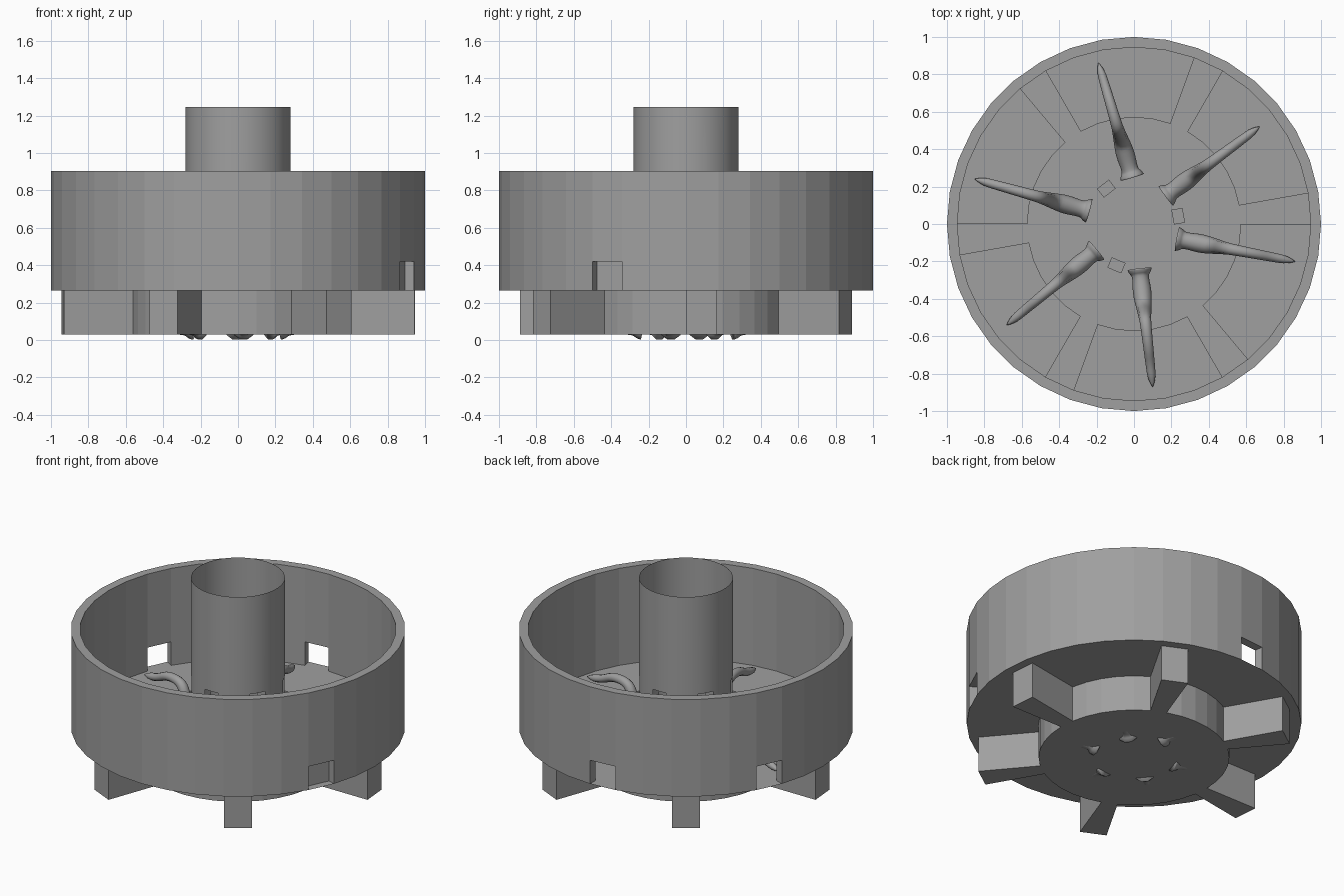
import bpy, bmesh
from math import cos, sin, radians, pi
from mathutils import Vector

if "Cube" in bpy.data.objects:
    bpy.data.objects.remove(bpy.data.objects["Cube"], do_unlink=True)

grey = bpy.data.materials.new("plain grey")
grey.use_nodes = True
grey.diffuse_color = (0.35, 0.35, 0.35, 1)
grey.node_tree.nodes["Principled BSDF"].inputs["Base Color"].default_value = (0.35, 0.35, 0.35, 1)

SECTORS = 36
RIM, INNER, HUB, TUBE = 1.0, 0.945, 0.57, 0.28
BASE, FLOOR, TOP, TUBE_TOP, WINDOW_TOP = 0.03, 0.265, 0.905, 1.245, 0.42


def pol(r, i, z, n=SECTORS):
    a = 2 * pi * i / n
    return Vector((r * cos(a), r * sin(a), z))


def add_face(bm, *pts):
    bm.faces.new([bm.verts.new(p) for p in pts])


def wall(bm, r, i, z0, z1, n=SECTORS):
    """Upright panel facing outward over one sector."""
    add_face(bm, pol(r, i, z0, n), pol(r, i + 1, z0, n), pol(r, i + 1, z1, n), pol(r, i, z1, n))


def level(bm, r0, r1, i, z):
    """Flat panel between two radii over one sector."""
    add_face(bm, pol(r0, i, z), pol(r1, i, z), pol(r1, i + 1, z), pol(r0, i + 1, z))


def side(bm, r0, r1, i, z0, z1):
    """Upright radial panel."""
    add_face(bm, pol(r0, i, z0), pol(r1, i, z0), pol(r1, i, z1), pol(r0, i, z1))


def finish(bm, name, smooth=False, recalc=False):
    bmesh.ops.remove_doubles(bm, verts=bm.verts, dist=0.0005)
    if recalc:
        bmesh.ops.recalc_face_normals(bm, faces=bm.faces)
    for f in bm.faces:
        f.smooth = smooth
    mesh = bpy.data.meshes.new(name)
    bm.to_mesh(mesh)
    bm.free()
    mesh.materials.append(grey)
    obj = bpy.data.objects.new(name, mesh)
    bpy.context.collection.objects.link(obj)
    return obj


# Outer ring: two windows go right through, one is only a recess
bm = bmesh.new()
windows = {9: INNER, 15: INNER, 33: INNER + 0.005}
for i in range(SECTORS):
    low = WINDOW_TOP if i in windows else FLOOR
    wall(bm, RIM, i, low, TOP)
    wall(bm, INNER, i, WINDOW_TOP if windows.get(i) == INNER else FLOOR, TOP)
    level(bm, INNER, RIM, i, TOP)
    level(bm, INNER, RIM, i, FLOOR)
    if i in windows:
        depth = windows[i]
        level(bm, depth, RIM, i, WINDOW_TOP)
        for edge in (i, i + 1):
            side(bm, depth, RIM, edge, FLOOR, WINDOW_TOP)
        if depth > INNER:
            wall(bm, depth, i, FLOOR, WINDOW_TOP)
finish(bm, "outer_ring", recalc=True)

# Base tray: a sunken hub with six narrow sunken spokes, raised floors between
bm = bmesh.new()
for i in range(SECTORS):
    add_face(bm, Vector((0, 0, BASE)), pol(HUB, i, BASE), pol(HUB, i + 1, BASE))
    if i % 6 == 0:
        level(bm, HUB, INNER, i, BASE)
        wall(bm, INNER, i, BASE, FLOOR)
        for edge in (i, i + 1):
            side(bm, HUB, INNER, edge, BASE, FLOOR)
    else:
        level(bm, HUB, INNER, i, FLOOR)
        wall(bm, HUB, i, BASE, FLOOR)
finish(bm, "base_tray", recalc=True)

# Centre tube: open at the top, slotted where the leads pass through
bm = bmesh.new()
steps = 72
for i in range(steps):
    slotted = (i // 2) % 6 in (2, 3)
    wall(bm, TUBE, i, 0.6, TUBE_TOP, steps)
    if not slotted:
        wall(bm, TUBE, i, BASE, 0.6, steps)
finish(bm, "centre_tube", smooth=True)

# Leads: flared foot in the hub, climbing out over the raised floor to a tip
# Profile columns: share of the run, height, thickness
profile = [(0, 0.065, 0.065), (0.03, 0.066, 0.06), (0.06, 0.068, 0.042),
           (0.2, 0.08, 0.052), (0.34, 0.13, 0.04), (0.40, 0.3, 0.034),
           (0.46, 0.36, 0.03), (0.65, 0.36, 0.027), (0.8, 0.31, 0.025),
           (0.94, 0.29, 0.022), (1, 0.285, 0.002)]
runs = [((-0.01, 0.25), (-0.19, 0.86)), ((0.17, 0.15), (0.67, 0.52)),
        ((0.23, -0.08), (0.86, -0.2)), ((0.03, -0.24), (0.1, -0.87)),
        ((-0.2, -0.14), (-0.68, -0.54)), ((-0.24, 0.07), (-0.85, 0.24))]
for n, (start, end) in enumerate(runs):
    curve = bpy.data.curves.new("lead_path", "CURVE")
    curve.dimensions = "3D"
    curve.bevel_depth = 1.0
    curve.bevel_resolution = 3
    curve.use_fill_caps = True
    spline = curve.splines.new("NURBS")
    spline.points.add(len(profile) - 1)
    for point, (t, z, thick) in zip(spline.points, profile):
        xy = Vector(start).lerp(Vector(end), t)
        point.co = (xy.x, xy.y, z, 1)
        point.radius = thick
    spline.order_u = 3
    spline.use_endpoint_u = True
    spline.resolution_u = 4
    helper = bpy.data.objects.new("lead_path", curve)
    bpy.context.collection.objects.link(helper)
    bpy.context.view_layer.update()
    evaluated = helper.evaluated_get(bpy.context.evaluated_depsgraph_get())
    bm = bmesh.new()
    bm.from_mesh(evaluated.to_mesh())
    evaluated.to_mesh_clear()
    bpy.data.objects.remove(helper, do_unlink=True)
    finish(bm, f"lead_{n + 1}", smooth=True)

# Small clips joining the feet of the leads in pairs
for n, angle in enumerate((10, 128, 247)):
    bm = bmesh.new()
    bmesh.ops.create_cube(bm, size=1)
    a = radians(angle)
    for v in bm.verts:
        x, y, z = v.co.x * 0.06 + 0.24, v.co.y * 0.08, v.co.z * 0.02 + 0.06
        v.co = (x * cos(a) - y * sin(a), x * sin(a) + y * cos(a), z)
    finish(bm, f"clip_{n + 1}")
